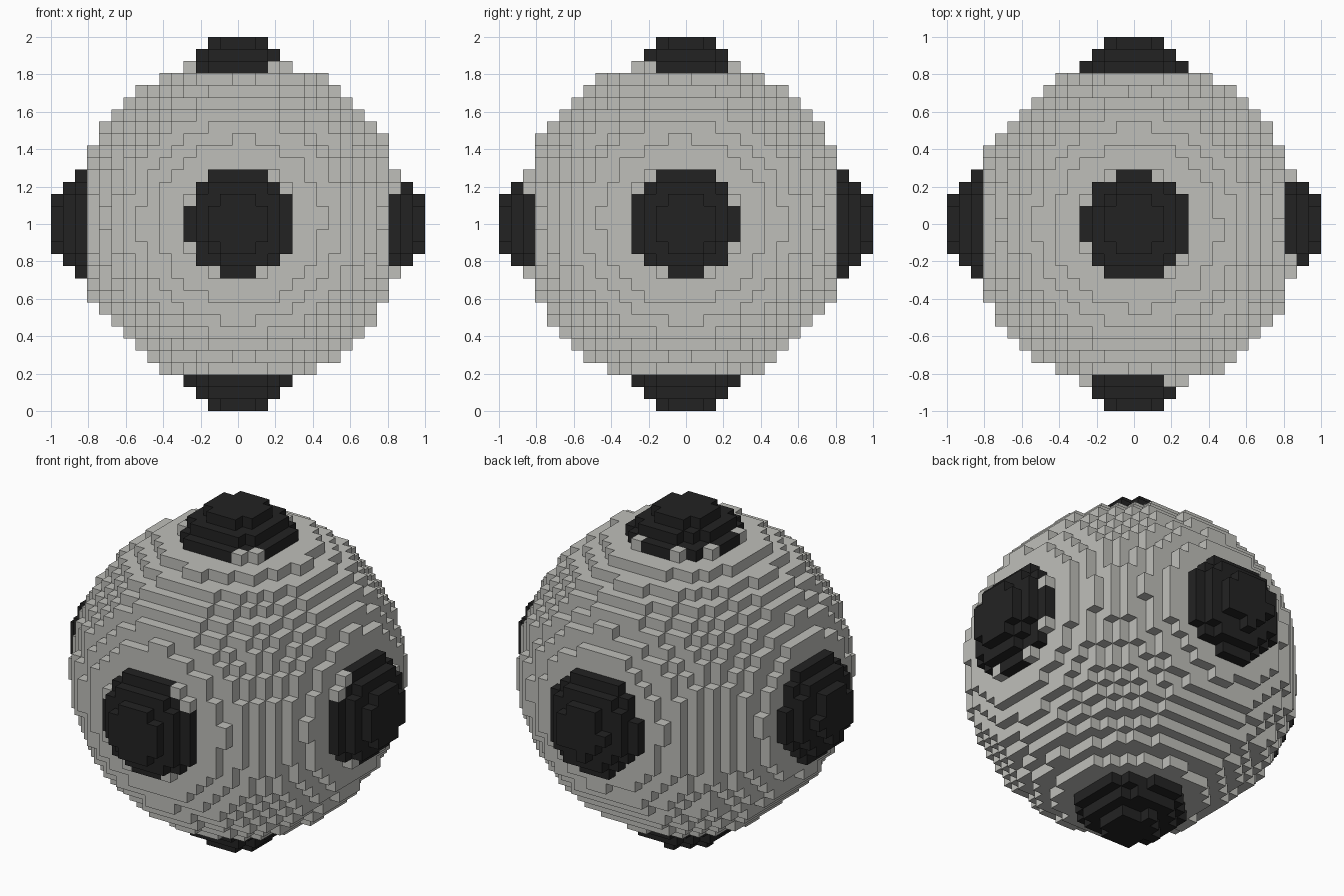
import bpy
import bmesh
from mathutils import Vector

if "Cube" in bpy.data.objects:
    bpy.data.objects.remove(bpy.data.objects["Cube"], do_unlink=True)

N = 15                      # cells on each side of the middle cell
SIZE = 2.0 / (2 * N + 1)    # edge of one cube
CENTRE = Vector((0.175, -0.175, 0.175))   # slight bias of the ball, in cells
BODY_R2 = 187.1
CAP_R2 = 26.5


def make_material(name, color):
    mat = bpy.data.materials.new(name)
    mat.use_nodes = True
    mat.diffuse_color = color
    bsdf = next(n for n in mat.node_tree.nodes if n.type == 'BSDF_PRINCIPLED')
    bsdf.inputs["Base Color"].default_value = color
    bsdf.inputs["Roughness"].default_value = 0.8
    return mat


light_grey = make_material("light_grey", (0.52, 0.52, 0.49, 1))
black = make_material("black", (0.0165, 0.0165, 0.0165, 1))

SIDES = [(axis, sign) for axis in range(3) for sign in (-1, 1)]
SPAN = range(-N, N + 1)

# Ball of cubes
ball = {(x, y, z) for x in SPAN for y in SPAN for z in SPAN
        if (Vector((x, y, z)) - CENTRE).length_squared <= BODY_R2}


# Domed cap on one side of the ball: the outer layers of a small sphere
def cap_cells(axis, sign):
    distance = 10.5 if sign * CENTRE[axis] > 0 else 10.4
    middle = CENTRE.copy()
    middle[axis] = sign * distance
    cells = set()
    for level in range(13, N + 1):
        for u in range(-6, 7):
            for v in range(-6, 7):
                cell = [0, 0, 0]
                cell[axis] = sign * level
                cell[(axis + 1) % 3] = u
                cell[(axis + 2) % 3] = v
                if (Vector(cell) - middle).length_squared <= CAP_R2:
                    cells.add(tuple(cell))
    return cells


names = {(0, -1): "right_cap", (0, 1): "left_cap", (1, -1): "front_cap",
         (1, 1): "back_cap", (2, -1): "bottom_cap", (2, 1): "top_cap"}
parts = {names[s]: cap_cells(*s) for s in SIDES}
all_caps = set().union(*parts.values())
solid = ball | all_caps


# Skin a set of cells with the cube sides that face open air
def build_part(name, cells, mat):
    bm = bmesh.new()
    verts = {}

    def corner(key):
        if key not in verts:
            x, y, z = ((k - 0.5) * SIZE for k in key)
            verts[key] = bm.verts.new((x, y, z + 1.0))
        return verts[key]

    for cell in sorted(cells):
        for axis, sign in SIDES:
            beside = list(cell)
            beside[axis] += sign
            if tuple(beside) in solid:
                continue
            quad = []
            for du, dv in ((0, 0), (1, 0), (1, 1), (0, 1)):
                key = list(cell)
                key[axis] += (sign + 1) // 2
                key[(axis + 1) % 3] += du
                key[(axis + 2) % 3] += dv
                quad.append(corner(tuple(key)))
            bm.faces.new(quad if sign > 0 else quad[::-1])
    mesh = bpy.data.meshes.new(name)
    bm.to_mesh(mesh)
    bm.free()
    mesh.materials.append(mat)
    obj = bpy.data.objects.new(name, mesh)
    bpy.context.scene.collection.objects.link(obj)
    return obj


build_part("ball_body", ball - all_caps, light_grey)
for part_name, part in parts.items():
    build_part(part_name, part, black)
